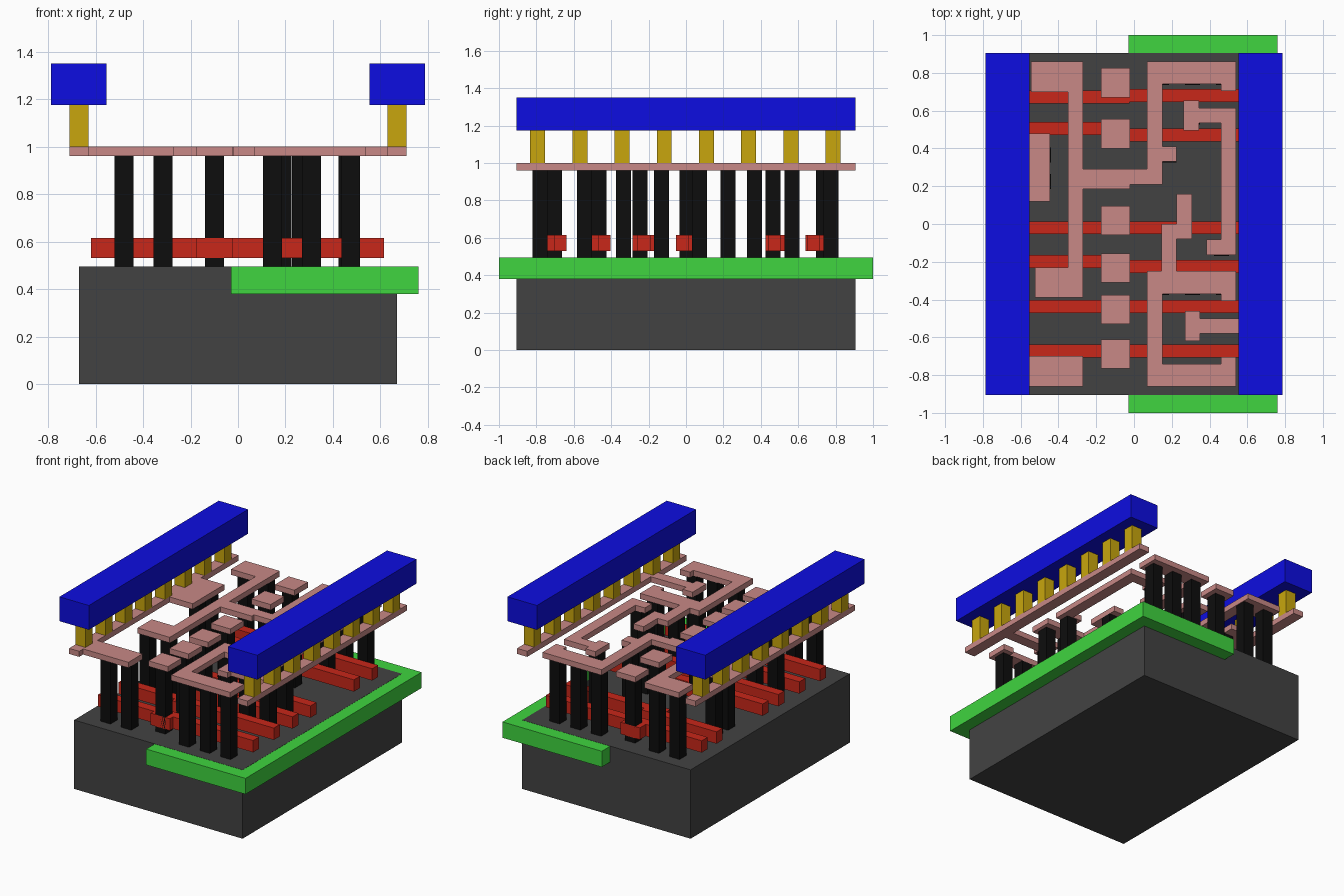
import bpy, bmesh

if "Cube" in bpy.data.objects:
    bpy.data.objects.remove(bpy.data.objects["Cube"])


def material(name, r, g, b):
    m = bpy.data.materials.new(name)
    m.diffuse_color = (r, g, b, 1)
    m.use_nodes = True
    m.node_tree.nodes["Principled BSDF"].inputs["Base Color"].default_value = m.diffuse_color
    return m


DARK = material("dark_silicon", .055, .055, .055)
GREEN = material("well_green", .05, .66, .05)
RED = material("gate_red", .58, .02, .01)
BLACK = material("contact_black", .004, .004, .004)
PINK = material("metal_pink", .58, .25, .24)
GOLD = material("via_gold", .58, .38, .004)
BLUE = material("rail_blue", .004, .004, .75)
W = 0.04            # half width of wires, contacts and vias


def stroke(*pts, h=W):
    """Rectangles covering a right-angled path of half width h."""
    return [(min(a[0], b[0]) - h, min(a[1], b[1]) - h,
             max(a[0], b[0]) + h, max(a[1], b[1]) + h)
            for a, b in zip(pts, pts[1:] or pts)]


def slab(name, rects, z0, z1, mat):
    """Merge flat rectangles into one outline and extrude it from z0 to z1."""
    rects = [[round(c, 4) for c in r] for r in rects]
    xs = sorted({r[i] for r in rects for i in (0, 2)})
    ys = sorted({r[i] for r in rects for i in (1, 3)})
    bm = bmesh.new()
    for x0, x1 in zip(xs, xs[1:]):
        for y0, y1 in zip(ys, ys[1:]):
            if any(r[0] <= x0 and x1 <= r[2] and r[1] <= y0 and y1 <= r[3] for r in rects):
                bm.faces.new([bm.verts.new((x, y, z0)) for x, y in
                              ((x0, y0), (x1, y0), (x1, y1), (x0, y1))])
    bmesh.ops.remove_doubles(bm, verts=bm.verts, dist=1e-5)
    bmesh.ops.dissolve_limit(bm, angle_limit=0.01, verts=bm.verts, edges=bm.edges)
    new = bmesh.ops.extrude_face_region(bm, geom=bm.faces[:], use_keep_orig=True)["geom"]
    for v in new:
        if isinstance(v, bmesh.types.BMVert):
            v.co.z = z1
    bmesh.ops.recalc_face_normals(bm, faces=bm.faces)
    me = bpy.data.meshes.new(name)
    bm.to_mesh(me)
    bm.free()
    me.materials.append(mat)
    bpy.context.collection.objects.link(bpy.data.objects.new(name, me))


def metal(name, rects):
    slab(name, rects, .96, 1, PINK)


def pillar(x, y):
    slab("contact_pillar", stroke((x, y)), .495, .96, BLACK)


# Silicon block and the well that sticks out around its right half
slab("substrate", [(-.67, -.905, .67, .905)], 0, .495, DARK)
slab("well", [(-.03, -1, .76, 1)], .38, .494, GREEN)

# Gates: left strip y, right strip y, contact y
for l, r, c in ((.673, .68, .735), (.505, .472, .465), (-.02, -.02, .006),
                (-.198, -.225, -.245), (-.437, -.437, -.466), (-.672, -.672, -.702)):
    t, m = .034, -.098
    ends = min(l - t, r - t, c - W), max(l + t, r + t, c + W)
    slab("gate", [(-.62, l - t, m, l + t), (m, r - t, .615, r + t),
                  (m - .077, ends[0], m + .075, ends[1])], .53, .615, RED)
    pillar(m, c)
    metal("metal_gate_pad", stroke((m, c + .013), h=.077))

# Contact pillars: three full rows, then single ones
for y in (.775, -.335, -.78):
    for x in (-.48, -.315, .145, .31, .475):
        pillar(x, y)
for x, y in ((.31, .567), (-.48, .365), (.185, .365), (-.48, .225),
             (.268, .073), (.463, -.13), (.31, -.543)):
    pillar(x, y)

# Rails of lower metal with their branches
metal("metal_left_rail",
      stroke((-.67, -.865), (-.67, .865))
      + stroke((-.6, -.78), (-.35, -.78), h=.08)
      + stroke((-.6, .2), (-.525, .4), h=.08))
metal("metal_right_rail",
      stroke((.67, -.865), (.67, .865))
      + stroke((.67, -.54), (.31, -.54))
      + stroke((.31, -.58), (.31, -.5)))


def right_block(y, s):
    """Bar over the right contacts with a tab at its end."""
    return stroke((.13, y), (.48, y), h=.06) + stroke((.5, y), (.5, y + s * .057))


# Signal wires
metal("metal_cross_wire",
      stroke((-.465, .78), (-.35, .78), h=.08)
      + stroke((-.445, -.31), (-.35, -.31), h=.08)
      + stroke((-.31, .8), (-.31, -.35))
      + stroke((-.31, .25), (.11, .25), (.11, .8))
      + stroke((-.29, .237), (-.072, .237), h=.052)
      + stroke((.11, .37), (.185, .37))
      + right_block(.8, -1))
metal("metal_side_wire",
      stroke((.303, .535), (.303, .615))
      + stroke((.303, .575), (.5, .575), (.5, -.123), (.425, -.123)))
metal("metal_lower_wire",
      right_block(-.31, -1) + right_block(-.8, 1)
      + stroke((.11, -.8), (.11, -.31))
      + stroke((.185, -.3), (.185, -.04), (.266, -.04), (.266, .12)))

# Vias and thick upper rails on both sides
for s, side in ((-1, "left"), (1, "right")):
    slab(side + "_upper_rail", [(s * .67 - .117, -.905, s * .67 + .117, .905)],
         1.175, 1.35, BLUE)
    for i in range(8):
        slab(side + "_via", stroke((s * .67, -.793 + i * .2256)), 1, 1.175, GOLD)
